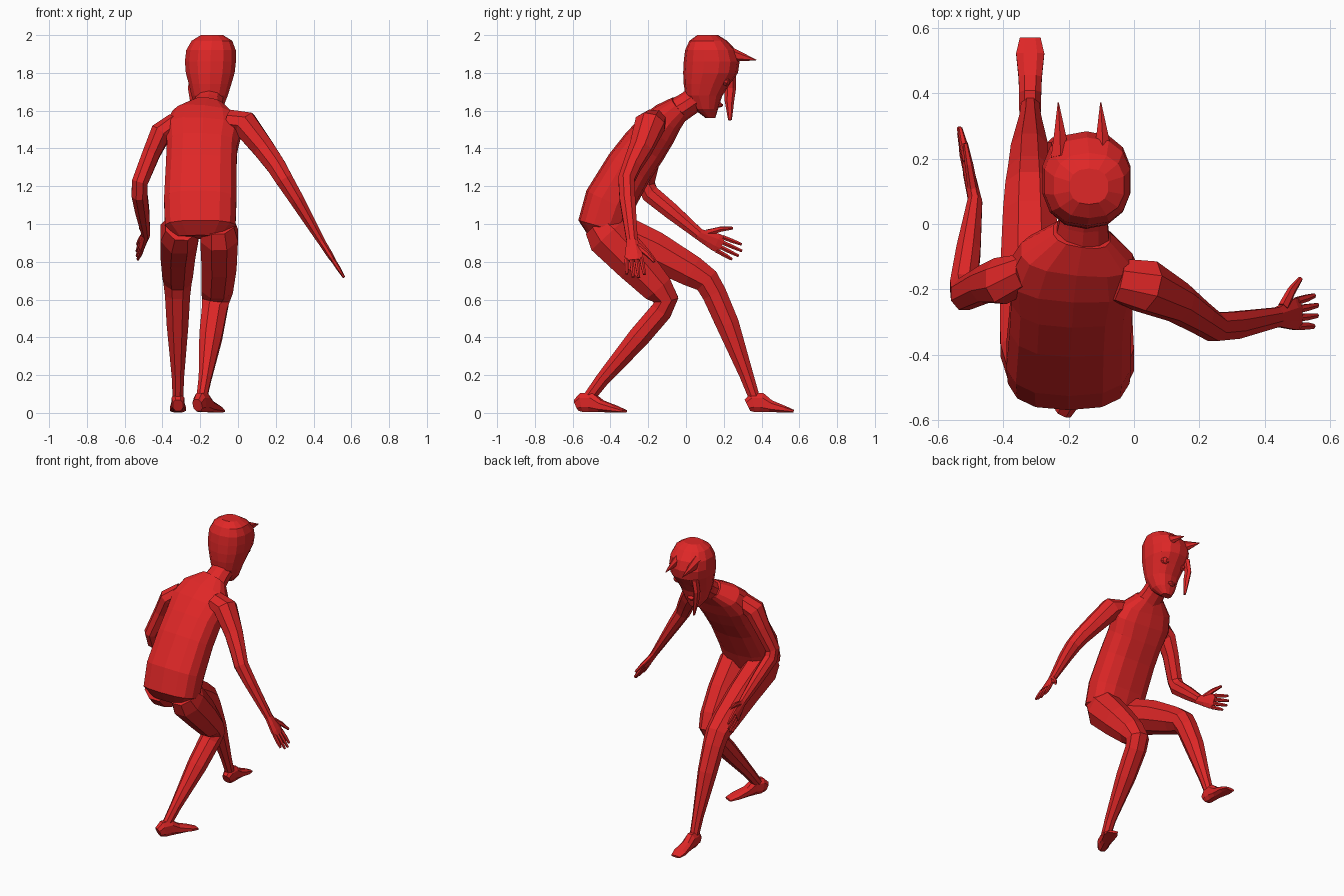
import bpy, bmesh, math
from mathutils import Vector as V

red = bpy.data.materials.new("red")
red.diffuse_color = (0.74, 0.02, 0.02, 1)


def loft(name, rings, ref=(1, 0, 0), sides=8, power=1.0, axis=None):
    """Skin of rings (x, y, z, half size along ref, half size across)."""
    bm = bmesh.new()
    pts = [V(r[:3]) for r in rings]
    loops = []
    for i, r in enumerate(rings):
        t = V(axis) if axis else pts[min(i + 1, len(pts) - 1)] - pts[max(i - 1, 0)]
        t.normalize()
        u = V(ref)
        u = (u - u.dot(t) * t).normalized()
        w = t.cross(u)
        loop = []
        for k in range(sides):
            a = 2 * math.pi * (k + 0.5) / sides
            c, s = math.cos(a), math.sin(a)
            c = math.copysign(abs(c) ** power, c)
            s = math.copysign(abs(s) ** power, s)
            loop.append(bm.verts.new(pts[i] + u * c * r[3] + w * s * r[4]))
        loops.append(loop)
    for a, b in zip(loops, loops[1:]):
        for k in range(sides):
            j = (k + 1) % sides
            bm.faces.new((a[k], a[j], b[j], b[k]))
    bm.faces.new(loops[0])
    bm.faces.new(loops[-1])
    bmesh.ops.recalc_face_normals(bm, faces=bm.faces)
    me = bpy.data.meshes.new(name)
    bm.to_mesh(me)
    bm.free()
    me.materials.append(red)
    ob = bpy.data.objects.new(name, me)
    bpy.context.collection.objects.link(ob)
    return ob


def hand(side, wrist, tip, thumb_dir):
    """Flat palm, four fingers and a thumb."""
    w, d = V(wrist), V(tip) - V(wrist)
    length = d.length
    d.normalize()
    a = V(thumb_dir)
    a = (a - a.dot(d) * d).normalized()

    def at(f, s, ra, rb):
        return (*(w + d * f * length + a * s), ra, rb)
    loft(side + "_palm", [at(-0.05, 0, .03, .022), at(.2, 0, .042, .02),
                          at(.42, 0, .052, .018), at(.55, 0, .05, .014)], a)
    for k, reach in enumerate((.95, 1.02, 1.0, .9)):
        s = .039 - k * .026
        loft(f"{side}_finger_{k + 1}", [at(.5, s, .013, .013), at(.75, s * 1.1, .012, .012),
                                        at(reach, s * 1.2, .008, .007)], a, 6)
    loft(side + "_thumb", [at(.15, .025, .02, .016), at(.38, .072, .015, .013),
                           at(.62, .105, .008, .008)], a, 6)


def foot(side, heel, toe):
    h, d = V((*heel, 0)), V((*toe, 0)) - V((*heel, 0))
    across = (d.y, -d.x, 0)
    shape = ((0, .028, .04, .035), (.12, .036, .055, .055), (.3, .036, .055, .055),
             (.5, .038, .035, .034), (.8, .046, .02, .019), (1, .034, .009, .008))
    loft(side + "_foot", [(*(h + d * f + V((0, 0, z))), a, b) for f, a, z, b in shape],
         across, 8, .8)


# torso leaning forward, hips to collar
loft("torso", [(-.2, -.46, .93, .13, .06), (-.2, -.45, .985, .19, .125),
               (-.2, -.405, 1.12, .195, .135), (-.195, -.30, 1.30, .19, .128),
               (-.19, -.22, 1.41, .19, .122), (-.185, -.155, 1.495, .205, .11),
               (-.175, -.095, 1.565, .175, .09), (-.16, -.03, 1.62, .09, .065)],
     (1, 0, 0), 14, .75)
loft("neck", [(-.16, -.06, 1.59, .09, .07), (-.155, .01, 1.635, .078, .066),
              (-.15, .06, 1.67, .075, .07), (-.15, .09, 1.74, .08, .07)], sides=10)

# arms, shoulder to wrist
loft("right_arm", [(-.05, -.17, 1.55, .07, .06), (.035, -.19, 1.53, .085, .075),
                   (.135, -.24, 1.40, .065, .062), (.20, -.285, 1.31, .052, .055),
                   (.245, -.315, 1.235, .047, .05), (.31, -.31, 1.13, .045, .042),
                   (.44, -.285, .91, .032, .022)], (0, 1, 0))
loft("left_arm", [(-.33, -.15, 1.53, .06, .06), (-.41, -.175, 1.48, .06, .075),
                  (-.46, -.185, 1.37, .05, .06), (-.52, -.215, 1.22, .046, .052),
                  (-.522, -.19, 1.16, .045, .052), (-.507, -.08, 1.07, .04, .047),
                  (-.487, .07, .945, .024, .032)])
hand("right", (.44, -.285, .91), (.56, -.265, .72), (0, 1, 0))
hand("left", (-.487, .07, .945), (-.535, .285, .845), (0, .4, .9))

# legs, hip to ankle
loft("right_leg", [(-.105, -.465, 1.0, .09, .09), (-.1, -.415, .94, .108, .125),
                   (-.1, -.27, .79, .1, .112), (-.11, -.15, .66, .09, .09),
                   (-.118, -.105, .60, .08, .07), (-.125, -.13, .54, .072, .062),
                   (-.145, -.25, .40, .065, .062), (-.175, -.44, .18, .036, .04),
                   (-.192, -.515, .08, .03, .034)])
loft("left_leg", [(-.3, -.465, .99, .09, .09), (-.31, -.38, .95, .108, .125),
                  (-.318, -.17, .86, .1, .11), (-.32, .03, .75, .088, .09),
                  (-.32, .11, .70, .08, .075), (-.32, .15, .63, .072, .07),
                  (-.32, .22, .47, .062, .066), (-.318, .32, .2, .036, .04),
                  (-.318, .362, .08, .03, .032)])
foot("right", (-.215, -.575), (-.098, -.325))
foot("left", (-.318, .325), (-.318, .57))

# head with overhanging brow and a small jaw
loft("head", [(-.16, .13, 1.56, .035, .025), (-.155, .105, 1.61, .075, .065),
              (-.15, .095, 1.68, .098, .098), (-.148, .11, 1.74, .115, .122),
              (-.147, .13, 1.80, .132, .145), (-.146, .136, 1.86, .138, .148),
              (-.143, .13, 1.92, .134, .135), (-.138, .118, 1.97, .11, .1),
              (-.138, .115, 2.0, .06, .055)], (1, 0, 0), 14, .85, (0, 0, 1))

# horns
for side, x in (("left", -.225), ("right", -.095)):
    loft(side + "_horn", [(x, .2, 1.905, .034, .05), (x - .002, .27, 1.89, .021, .03),
                          (x - .007, .372, 1.868, .002, .002)], sides=6)

# face: long drooping nose, lips and eyes
loft("nose", [(-.235, .235, 1.80, .02, .03), (-.25, .235, 1.72, .018, .03),
              (-.24, .23, 1.65, .016, .025), (-.225, .233, 1.55, .007, .01)], sides=6)
loft("lips", [(-.16, .15, 1.635, .03, .02), (-.165, .18, 1.63, .026, .015),
              (-.165, .195, 1.628, .012, .006)])
for side, x, y in (("left", -.215, .195), ("right", -.085, .195)):
    loft(side + "_eye", [(x, y, 1.76, .034, .028), (x, y + .025, 1.752, .028, .022),
                         (x, y + .036, 1.748, .012, .01)], sides=10)
